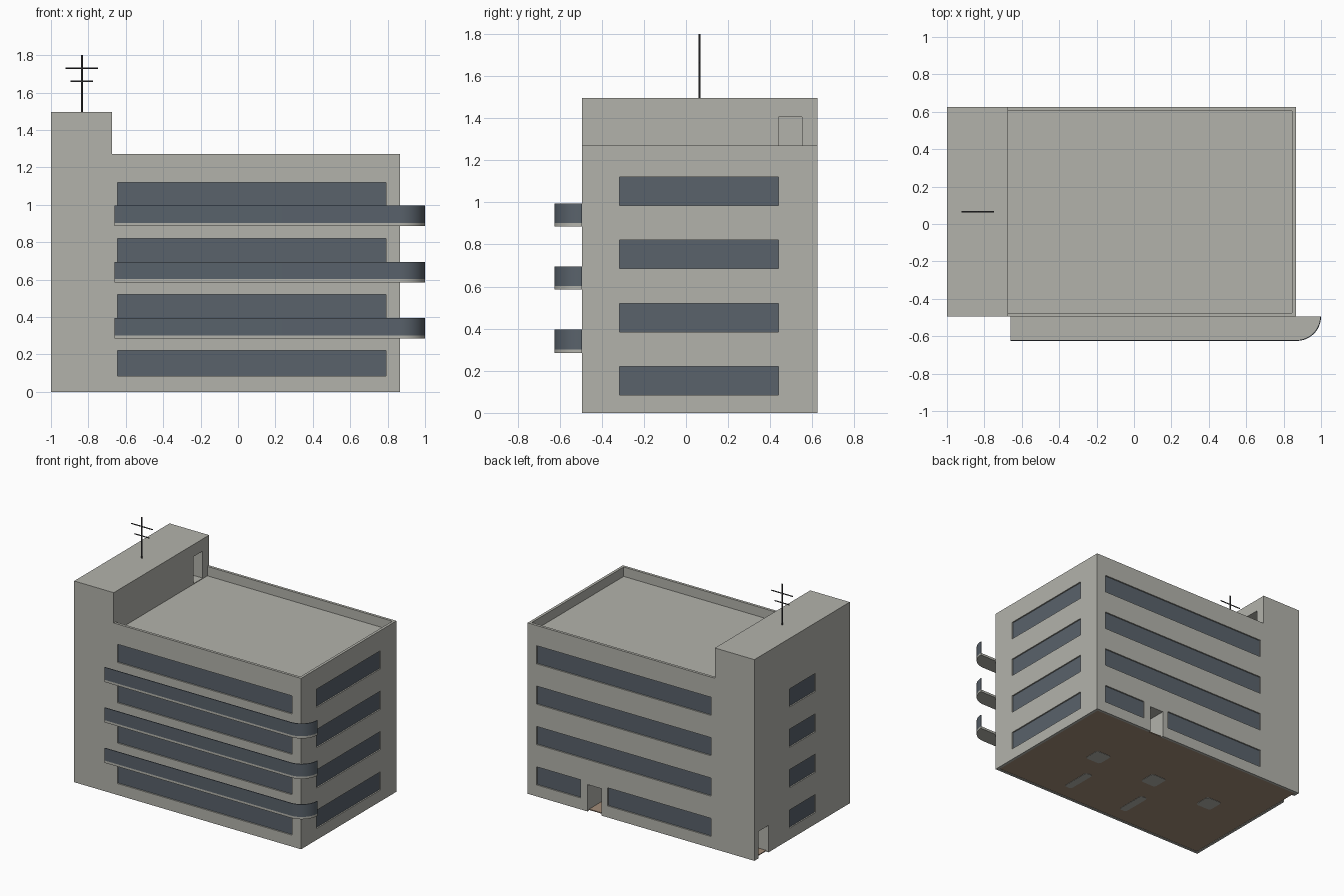
import bpy, bmesh, math
from mathutils import Vector

if "Cube" in bpy.data.objects:
    bpy.data.objects.remove(bpy.data.objects["Cube"])


def material(name, rgb):
    m = bpy.data.materials.new(name)
    m.diffuse_color = (*rgb, 1)
    m.use_nodes = True
    m.node_tree.nodes["Principled BSDF"].inputs["Base Color"].default_value = m.diffuse_color
    return m


CONCRETE = material("concrete", (0.45, 0.45, 0.41))
GLASS = material("blue_grey_glass", (0.10, 0.122, 0.147))
FLOOR = material("brown_floor", (0.36, 0.265, 0.19))
METAL = material("dark_metal", (0.06, 0.06, 0.065))


def finish(name, bm, mat):
    bmesh.ops.recalc_face_normals(bm, faces=bm.faces)
    mesh = bpy.data.meshes.new(name)
    bm.to_mesh(mesh)
    bm.free()
    ob = bpy.data.objects.new(name, mesh)
    bpy.context.collection.objects.link(ob)
    if mat:
        mesh.materials.append(mat)
    return ob


def boxes(name, spans, mat=None):
    """One object of boxes, each (x0, x1, y0, y1, z0, z1)."""
    bm = bmesh.new()
    for x0, x1, y0, y1, z0, z1 in spans:
        vs = bmesh.ops.create_cube(bm, size=1)["verts"]
        for v in vs:
            v.co = ((x0 + x1) / 2 + v.co.x * (x1 - x0),
                    (y0 + y1) / 2 + v.co.y * (y1 - y0),
                    (z0 + z1) / 2 + v.co.z * (z1 - z0))
    return finish(name, bm, mat)


def prism(name, outline, direction, mat):
    """Extrude a closed 3D outline along a direction."""
    bm = bmesh.new()
    face = bm.faces.new([bm.verts.new(p) for p in outline])
    ext = bmesh.ops.extrude_face_region(bm, geom=[face])["geom"]
    bmesh.ops.translate(bm, vec=direction,
                        verts=[g for g in ext if isinstance(g, bmesh.types.BMVert)])
    return finish(name, bm, mat)


def cut(target, spans):
    cutter = boxes("cutter", spans)
    cutter.hide_render = True
    mod = target.modifiers.new("cut", "BOOLEAN")
    mod.operation, mod.solver, mod.object = "DIFFERENCE", "EXACT", cutter
    bpy.context.view_layer.objects.active = target
    bpy.ops.object.modifier_apply(modifier=mod.name)
    bpy.data.objects.remove(cutter)


X0, X1, Y0, Y1 = -1.0, 0.865, -0.495, 0.625
TOWER_X, ROOF, TOWER_TOP, DECK = -0.675, 1.27, 1.495, 1.2
WALL, DEEP, PANE = 0.02, 0.014, 0.004

# Main block with stair tower, extruded from its front profile
profile = [(X0, 0), (X1, 0), (X1, ROOF), (TOWER_X, ROOF), (TOWER_X, TOWER_TOP), (X0, TOWER_TOP)]
building = prism("building", [(x, Y0, z) for x, z in profile], (0, Y1 - Y0, 0), CONCRETE)

# Sunken roof deck behind the parapet, and shallow recess for the ground floor
cut(building, [(TOWER_X, X1 - WALL, Y0 + WALL, Y1 - WALL, DECK, 1.6),
               (X0 + WALL, X1 - WALL, Y0 + WALL, Y1 - WALL, -0.1, 0.01)])

# Window bands on every storey, and three doorways
openings, panes = [], []
for storey in range(4):
    z0 = 0.085 + 0.3 * storey
    z = (z0, z0 + 0.135)
    back = [(-0.645, 0.79)] if storey else [(-0.645, 0.208), (0.43, 0.79)]
    openings.append((-0.645, 0.79, Y0 - 0.1, Y0 + DEEP, *z))
    panes.append((-0.645, 0.79, Y0 + DEEP - PANE, Y0 + DEEP, *z))
    for a, b in back:
        openings.append((a, b, Y1 - DEEP, Y1 + 0.1, *z))
        panes.append((a, b, Y1 - DEEP, Y1 - DEEP + PANE, *z))
    openings.append((X1 - DEEP, X1 + 0.1, -0.315, 0.44, *z))
    panes.append((X1 - DEEP, X1 - DEEP + PANE, -0.315, 0.44, *z))
    openings.append((X0 - 0.1, X0 + DEEP, -0.095, 0.21, *z))
    panes.append((X0 + DEEP - PANE, X0 + DEEP, -0.095, 0.21, *z))
doors = [(0.257, 0.372, 0.3, 0.8, -0.05, 0.2),
         (-1.2, -0.72, 0.46, 0.575, -0.05, 0.2),
         (-0.85, -0.66, 0.44, 0.55, DECK + 0.004, 1.405)]
cut(building, openings + doors)
boxes("window_panes", panes, GLASS)

# Ground floor slab with plates on its underside
boxes("ground_floor", [(X0 + WALL, X1 - WALL, Y0 + WALL, Y1 - WALL, 0.003, 0.01)], FLOOR)
plates = [(x, 0.1, 0.065, 0.065) for x in (0.413, -0.097, -0.607)]
plates += [(x, -0.245, 0.03, 0.12) for x in (0.307, -0.2)]
for x, y, hx, hy in plates:
    r = 0.02
    outline = []
    for i in range(16):
        a = math.radians(90 * (i // 4) + 30 * (i % 4))
        sx = 1 if i // 4 in (0, 3) else -1
        sy = 1 if i // 4 in (0, 1) else -1
        outline.append((x + sx * (hx - r) + r * math.cos(a),
                        y + sy * (hy - r) + r * math.sin(a), 0.001))
    prism("underside_plate", outline, (0, 0, 0.002), CONCRETE)

# Balconies: concrete slab with a glass railing that wraps the rounded corner
BX0, BY, R, T = -0.66, -0.625, 0.13, 0.005


def edge_path(inset, z):
    arc = [math.radians(-90 + 90 * i / 12) for i in range(13)]
    return [(BX0, BY + inset, z)] + [
        (1 - R + (R - inset) * math.cos(a), BY + R + (R - inset) * math.sin(a), z) for a in arc]


for storey in (1, 2, 3):
    z = 0.3 * storey - 0.015
    slab = prism("balcony_slab", edge_path(0, z) + [(BX0, Y0, z)], (0, 0, 0.017), CONCRETE)
    rail = prism("balcony_railing", edge_path(0, z + 0.017) + edge_path(T, z + 0.017)[::-1],
                 (0, 0, 0.093), GLASS)
    for ob in (slab, rail):
        bpy.ops.object.select_all(action="DESELECT")
        ob.select_set(True)
        bpy.context.view_layer.objects.active = ob
        bpy.ops.object.shade_smooth_by_angle(angle=math.radians(30))


# Roof antenna: mast and two crossbars
def rod(name, a, b, radius):
    a, b = Vector(a), Vector(b)
    bpy.ops.mesh.primitive_cylinder_add(vertices=8, radius=radius, depth=(b - a).length,
                                        location=(a + b) / 2,
                                        rotation=(b - a).to_track_quat("Z", "Y").to_euler())
    ob = bpy.context.object
    ob.name = name
    ob.data.materials.append(METAL)


AX, AY = -0.835, 0.065
rod("antenna_mast", (AX, AY, TOWER_TOP - 0.01), (AX, AY, 1.8), 0.005)
rod("antenna_upper_bar", (AX - 0.087, AY, 1.73), (AX + 0.087, AY, 1.73), 0.004)
rod("antenna_lower_bar", (AX - 0.06, AY, 1.66), (AX + 0.06, AY, 1.66), 0.004)
